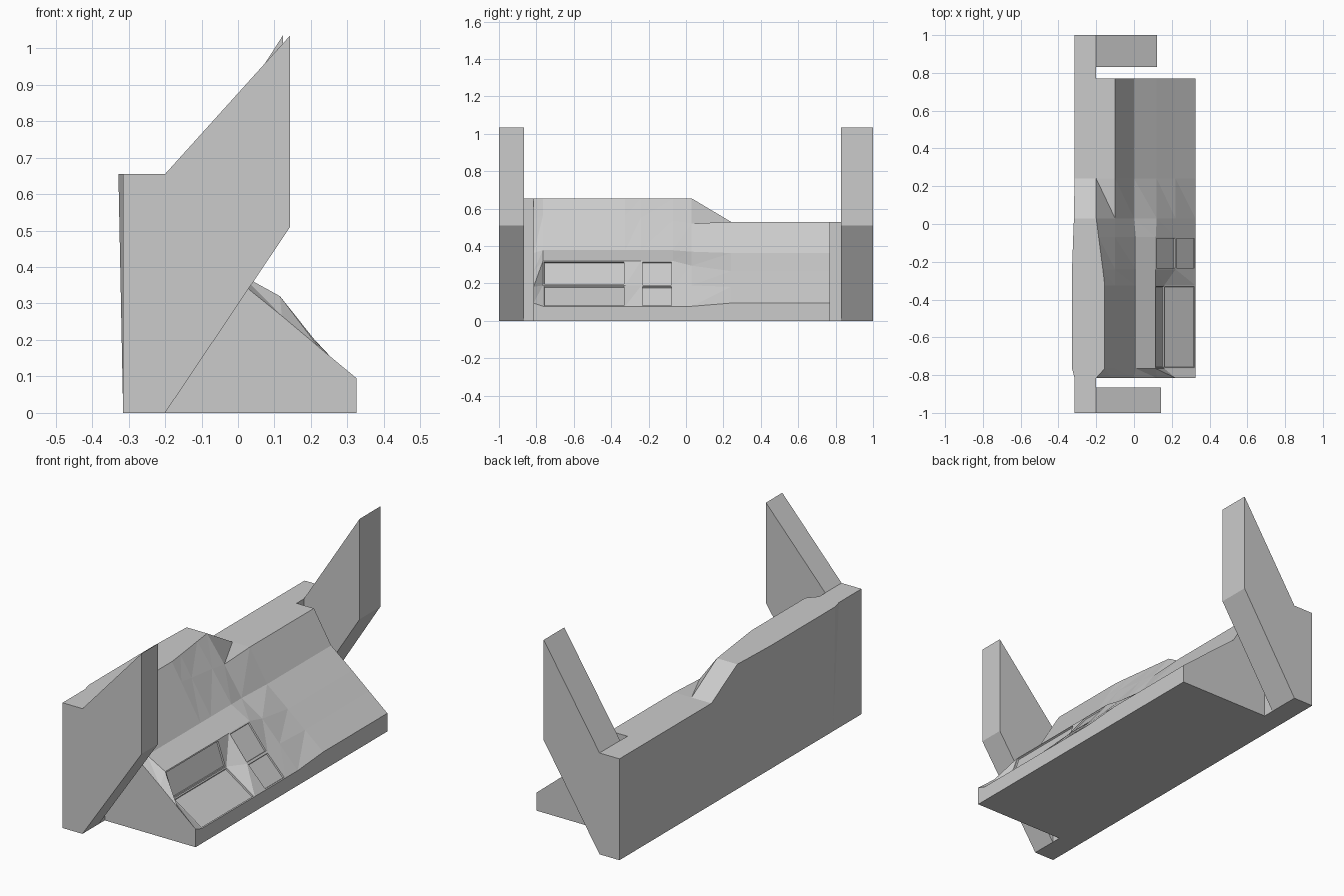
import bpy, bmesh

if "Cube" in bpy.data.objects:
    bpy.data.objects.remove(bpy.data.objects["Cube"])


def finish(name, bm):
    bmesh.ops.recalc_face_normals(bm, faces=bm.faces[:])
    mesh = bpy.data.meshes.new(name)
    bm.to_mesh(mesh)
    bm.free()
    obj = bpy.data.objects.new(name, mesh)
    bpy.context.collection.objects.link(obj)
    return obj


def extrude_profile(name, profile, y0, y1):
    """Solid slab: an x/z profile extruded along y."""
    bm = bmesh.new()
    face = bm.faces.new([bm.verts.new((x, y0, z)) for x, z in profile])
    res = bmesh.ops.extrude_face_region(bm, geom=[face])
    verts = [g for g in res["geom"] if isinstance(g, bmesh.types.BMVert)]
    bmesh.ops.translate(bm, vec=(0, y1 - y0, 0), verts=verts)
    return finish(name, bm)


def side_panel(name, y0, y1, x_tip, shoulder):
    extrude_profile(name, [(-.315, 0), (-.2, 0), (x_tip, .51), (x_tip, 1.035),
                           (-.2, shoulder), (-.315, shoulder)], y0, y1)


# End panels leaning forward, and the wall strips joining them to the console
side_panel("front_side_panel", -1, -.865, .143, .655)
side_panel("rear_side_panel", .83, 1, .123, .53)
for name, y0, y1, h in (("front_wall_strip", -.865, -.815, .655),
                        ("rear_wall_strip", .77, .83, .53)):
    extrude_profile(name, [(-.315, 0), (-.2, 0), (-.2, h), (-.315, h)], y0, y1)


# Console body, lofted through cross-sections along y
def section(back, top, ridge, shelf, crease, brow, mid, lip):
    return [(-.315, 0), (back, top), (ridge, top), shelf, crease, brow, mid, (.325, lip), (.325, 0)]


plain = [(0, .363), (.12, .266), (.22, .182), .095]
deep = [(.01, .378), (.115, .32), (.16, .19), .078]
raised = [(.01, .378), (.115, .32), (.22, .188), .078]
fade = [(0, .37), (.12, .295), (.22, .19), .078]
stations = [
    (-.815, section(-.315, .655, -.2, (-.12, .539), *plain)),
    (-.765, section(-.328, .655, -.155, (-.1, .563), *deep)),
    (-.325, section(-.328, .655, -.155, (-.1, .563), *deep)),
    (-.24, section(-.328, .655, -.165, (-.1, .553), *raised)),
    (-.07, section(-.322, .655, -.187, (-.1, .535), *raised)),
    (.03, section(-.318, .655, -.2, (-.1, .52), *fade)),
    (.24, section(-.315, .53, -.2, (-.1, .53), *plain)),
    (.77, section(-.315, .53, -.2, (-.1, .53), *plain)),
]
bm = bmesh.new()
rings = [[bm.verts.new((x, y, z)) for x, z in prof] for y, prof in stations]
panels = []
n = len(rings[0])
for s in range(len(rings) - 1):
    a, b = rings[s], rings[s + 1]
    pa, pb = stations[s][1], stations[s + 1][1]
    for j in range(n):
        k = (j + 1) % n
        if pa[j] == pb[j] and pa[k] == pb[k]:
            f = bm.faces.new((a[j], b[j], b[k], a[k]))
            if s in (1, 3) and j in (5, 6):
                panels.append(f)
        else:
            bm.faces.new((a[j], b[j], a[k]))
            bm.faces.new((b[j], b[k], a[k]))
bm.faces.new(rings[0])
bm.faces.new(rings[-1])
bmesh.ops.recalc_face_normals(bm, faces=bm.faces[:])

# Recessed screens and control panels with thin frames
bmesh.ops.inset_individual(bm, faces=panels, thickness=.009, depth=0)
bmesh.ops.inset_individual(bm, faces=panels, thickness=.002, depth=-.008)
finish("console_body", bm)
